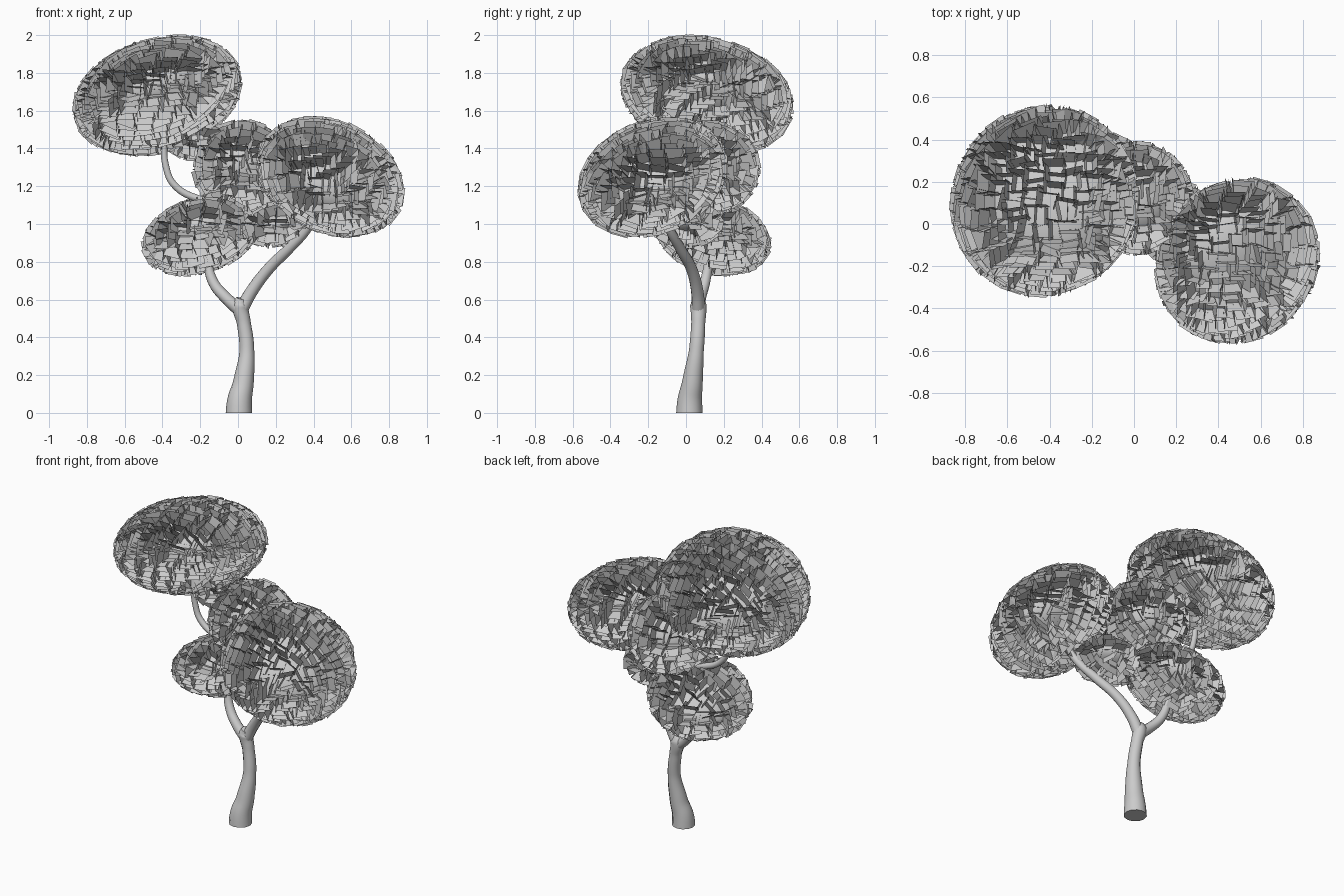
import bpy, bmesh, math, random
from mathutils import Vector, Matrix

if "Cube" in bpy.data.objects:
    bpy.data.objects.remove(bpy.data.objects["Cube"])

random.seed(4)


def limb(name, pts):
    """Round tapering limb; pts are (x, y, z, radius)."""
    cu = bpy.data.curves.new(name, 'CURVE')
    cu.dimensions = '3D'
    cu.bevel_depth = 1.0
    cu.bevel_resolution = 4
    cu.resolution_u = 8
    cu.use_fill_caps = True
    sp = cu.splines.new('BEZIER')
    sp.bezier_points.add(len(pts) - 1)
    for bp, (x, y, z, r) in zip(sp.bezier_points, pts):
        bp.co = (x, y, z)
        bp.radius = r
        bp.handle_left_type = bp.handle_right_type = 'AUTO'
    # flat foot on the ground
    if pts[0][2] == 0:
        b = sp.bezier_points[0]
        b.handle_left_type = b.handle_right_type = 'FREE'
        b.handle_left = b.co - Vector((0, 0, 0.1))
        b.handle_right = b.co + Vector((0, 0, 0.1))
    ob = bpy.data.objects.new(name, cu)
    bpy.context.collection.objects.link(ob)


def mesh_object(name, bm, smooth=False):
    me = bpy.data.meshes.new(name)
    for f in bm.faces:
        f.smooth = smooth
    bm.to_mesh(me)
    bm.free()
    bpy.context.collection.objects.link(bpy.data.objects.new(name, me))


def foliage(name, centre, radii, up, card=0.085, density=560):
    """Smooth flattened core covered with small upright square leaf cards."""
    a, b, c = (r - card * 0.5 for r in radii)
    rot = Vector((0, 0, 1)).rotation_difference(Vector(up).normalized()).to_matrix()
    place = Matrix.Translation(centre) @ rot.to_4x4()

    bm = bmesh.new()
    bmesh.ops.create_uvsphere(bm, u_segments=32, v_segments=16, radius=1,
                              matrix=place @ Matrix.Diagonal((a - 0.02, b - 0.02, c - 0.02, 1)))
    mesh_object(name + "_core", bm, True)

    bm = bmesh.new()
    p = 1.6
    area = 4 * math.pi * (((a*b)**p + (a*c)**p + (b*c)**p) / 3) ** (1 / p)
    count = int(area * density)
    for i in range(count):
        # even spiral spread over the ellipsoid
        h = 1 - 2 * (i + 0.5) / count
        t = i * math.pi * (3 - math.sqrt(5))
        s = math.sqrt(1 - h * h)
        u = Vector((s * math.cos(t), s * math.sin(t), h))
        pos = place @ Vector((u.x * a, u.y * b, u.z * c))
        n = (rot @ Vector((u.x / a, u.y / b, u.z / c))).normalized()
        # card stands on the surface, facing roughly along a world axis
        axes = sorted((Vector((1, 0, 0)), Vector((0, 1, 0)), Vector((0, 0, 1))),
                      key=lambda v: abs(v.dot(n)))
        face = axes[i % 2]
        side = face.cross(n).normalized()
        tilt = Matrix.Rotation(random.gauss(0, 0.13), 3, side) @ \
            Matrix.Rotation(random.gauss(0, 0.13), 3, n)
        k = card * random.uniform(0.42, 0.58)
        e1, e2 = tilt @ side * k, tilt @ n * k
        bm.faces.new([bm.verts.new(pos + e1 * x + e2 * y)
                      for x, y in ((-1, -1), (1, -1), (1, 1), (-1, 1))])
    mesh_object(name + "_leaves", bm)


# trunk and limbs
limb("trunk", [(0.005, 0.018, 0, 0.07), (0.03, 0.035, 0.17, 0.054), (0.047, 0.055, 0.33, 0.039),
               (0.03, 0.065, 0.48, 0.037), (0.012, 0.065, 0.57, 0.044), (0.02, 0.06, 0.605, 0.03)])
limb("right_branch", [(0.015, 0.065, 0.54, 0.036), (0.07, 0.06, 0.64, 0.033), (0.16, 0.03, 0.76, 0.03),
                      (0.27, -0.03, 0.87, 0.028), (0.37, -0.09, 0.98, 0.024), (0.45, -0.15, 1.15, 0.018)])
limb("left_branch", [(0.015, 0.065, 0.54, 0.036), (-0.06, 0.075, 0.605, 0.031), (-0.13, 0.1, 0.69, 0.028),
                     (-0.16, 0.12, 0.8, 0.024), (-0.16, 0.13, 0.95, 0.018)])
limb("middle_branch", [(0.27, -0.03, 0.87, 0.024), (0.18, 0.03, 1.0, 0.023), (0.02, 0.08, 1.1, 0.021),
                       (-0.2, 0.1, 1.13, 0.02), (-0.34, 0.1, 1.21, 0.019),
                       (-0.385, 0.1, 1.32, 0.018), (-0.395, 0.1, 1.44, 0.018), (-0.43, 0.1, 1.6, 0.012)])

# foliage clumps: centre, radii, up direction
foliage("top_clump", (-0.425, 0.11, 1.68), (0.455, 0.46, 0.29), (-0.28, 0.22, 0.93), 0.095)
foliage("right_clump", (0.49, -0.175, 1.25), (0.405, 0.405, 0.275), (0.4, -0.35, 0.85), 0.09)
foliage("lower_left_clump", (-0.2, 0.14, 0.94), (0.315, 0.31, 0.19), (-0.28, 0.25, 0.92), 0.08)
foliage("middle_clump", (0.02, 0.12, 1.3), (0.26, 0.27, 0.25), (0, 0.2, 1), 0.08)
foliage("small_upper_clump", (-0.21, 0.12, 1.44), (0.17, 0.17, 0.1), (-0.1, 0.1, 1), 0.07)
foliage("small_lower_clump", (0.21, 0.0, 1.0), (0.2, 0.2, 0.12), (-0.2, 0, 1), 0.07)
